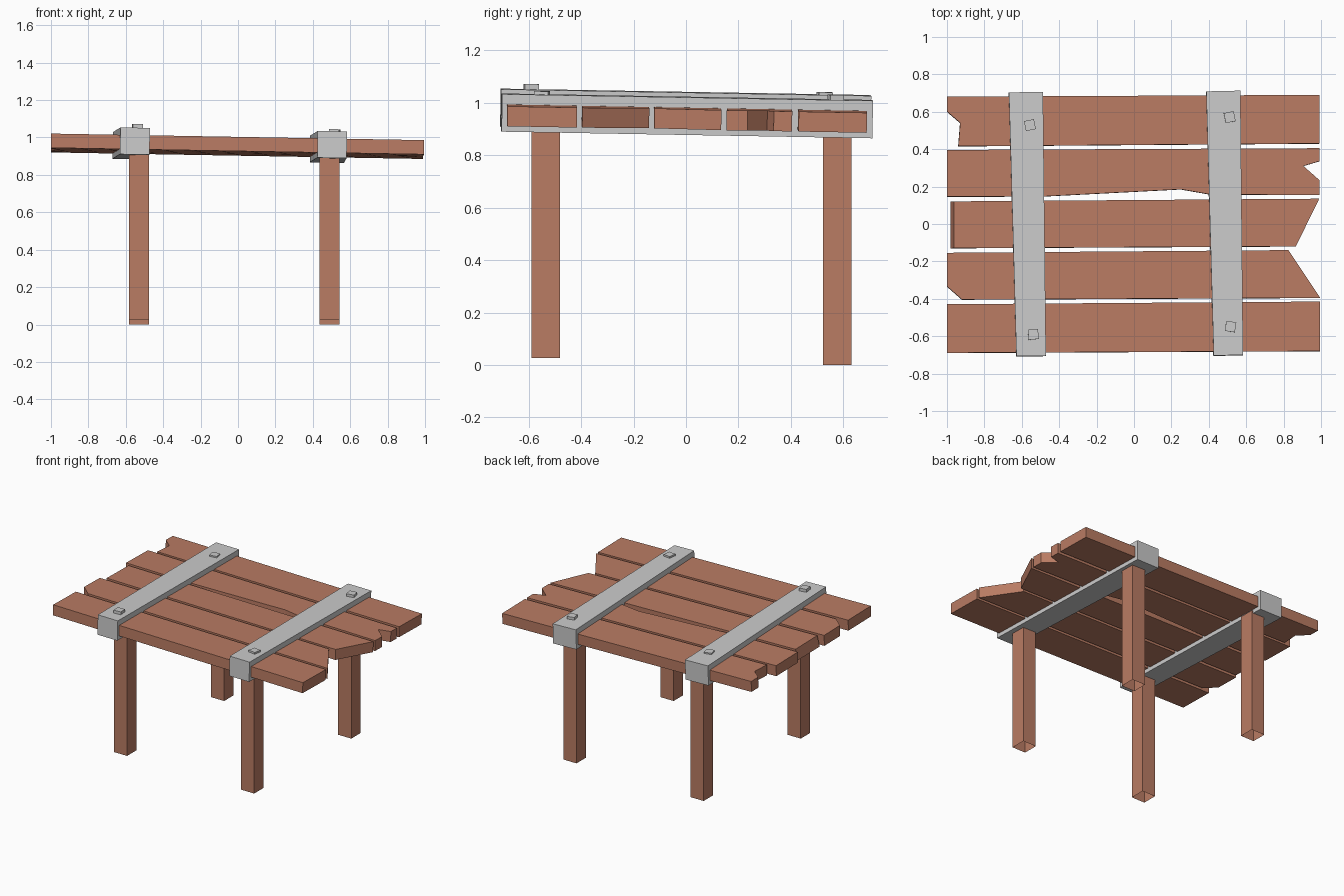
import bpy, bmesh
from mathutils import Matrix, Vector

if "Cube" in bpy.data.objects:
    bpy.data.objects.remove(bpy.data.objects["Cube"])

wood = bpy.data.materials.new("wood")
wood.diffuse_color = (0.49, 0.2, 0.126, 1)
wood.use_nodes = True
wood.node_tree.nodes["Principled BSDF"].inputs["Base Color"].default_value = wood.diffuse_color

# The whole top leans slightly to the right and to the back
TILT = (Matrix.Translation((0, 0, 0.953)) @ Matrix.Rotation(-0.018, 4, 'X')
        @ Matrix.Rotation(0.0175, 4, 'Y'))


def prism(name, outline, z0, z1, matrix=Matrix(), mat=None, open_bottom=False, shift=None):
    """Extrude a flat outline between z0 and z1; shift moves chosen top corners in x."""
    shift = shift or {}
    bm = bmesh.new()
    low = [bm.verts.new((x, y, z0)) for x, y in outline]
    top = [bm.verts.new((x + shift.get(i, 0), y, z1)) for i, (x, y) in enumerate(outline)]
    n = len(outline)
    for i in range(n):
        j = (i + 1) % n
        bm.faces.new((low[i], low[j], top[j], top[i]))
    bm.faces.new(top)
    if not open_bottom:
        bm.faces.new(low[::-1])
        bmesh.ops.recalc_face_normals(bm, faces=bm.faces)
    bm.transform(matrix)
    me = bpy.data.meshes.new(name)
    bm.to_mesh(me)
    bm.free()
    ob = bpy.data.objects.new(name, me)
    bpy.context.collection.objects.link(ob)
    if mat:
        me.materials.append(mat)
    return ob


def rect(cx, cy, hx, hy):
    return [(cx - hx, cy - hy), (cx + hx, cy - hy), (cx + hx, cy + hy), (cx - hx, cy + hy)]


# Broken table planks, back to front
planks = [
    [(-1, .68), (.99, .69), (.99, .43), (-.94, .415), (-.93, .54), (-1, .60)],
    [(-1, .395), (.99, .405), (.99, .335), (.905, .31), (.99, .235), (.99, .155),
     (.41, .157), (.25, .185), (-.48, .147), (-1, .145)],
    [(-.98, .12), (.99, .135), (.865, -.12), (-.98, -.13)],
    [(-1, -.155), (.825, -.14), (.995, -.395), (-.92, -.405), (-1, -.335)],
    [(-1, -.43), (.995, -.415), (.995, -.68), (-1, -.69)],
]
for i, outline in enumerate(planks):
    bevelled_end = {0: .017, 3: .017} if i == 2 else None
    prism(f"plank_{i + 1}", outline, -.038, .038, TILT, wood, shift=bevelled_end)

# Grey straps, slightly skewed and wider at the back
straps = {
    "left_strap": [(-.63, -.708), (-.472, -.706), (-.488, .705), (-.67, .702)],
    "right_strap": [(.425, -.704), (.582, -.702), (.568, .712), (.385, .708)],
}
for name, outline in straps.items():
    prism(name, outline, -.066, .077, TILT)

# Square bolt heads on the straps: x, y, height, turn
bolts = [(-.54, -.592, .098, .1), (.515, -.55, .09, -.15),
         (-.558, .527, .087, .2), (.51, .57, .096, .2)]
for i, (x, y, top, turn) in enumerate(bolts):
    m = TILT @ Matrix.Translation((x, y, 0)) @ Matrix.Rotation(turn, 4, 'Z')
    prism(f"bolt_{i + 1}", rect(0, 0, .027, .027), .06, top, m)

# Legs, open underneath, the front pair ending a little higher
for side, x in (("left", -.53), ("right", .489)):
    for end, y, foot in (("front", -.535, .027), ("back", .577, 0)):
        top = (TILT @ Vector((x, y, -.05))).z
        prism(f"{end}_{side}_leg", rect(x, y, .053, .054), foot, top, mat=wood, open_bottom=True)
